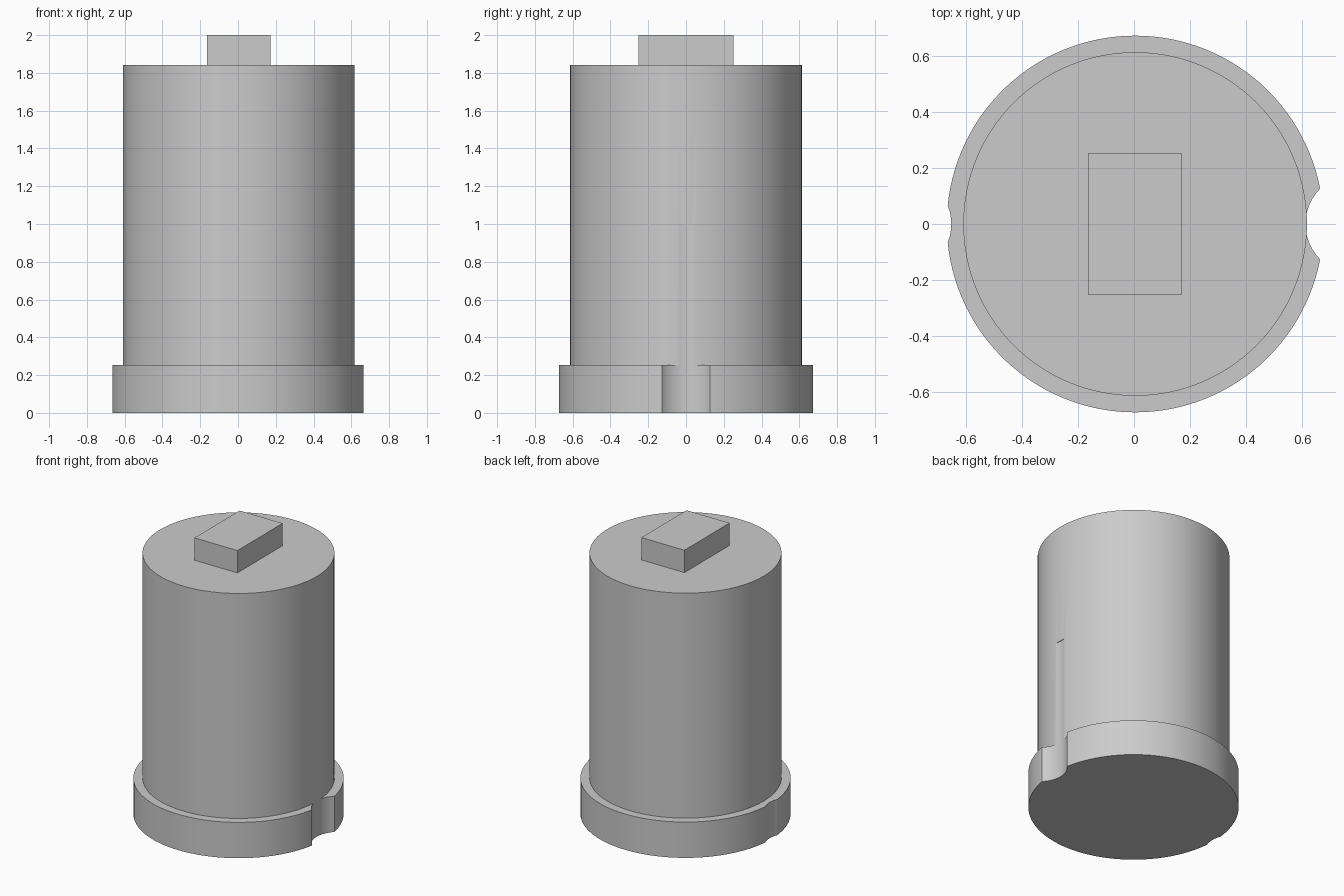
import bpy
import math

old = bpy.data.objects.get("Cube")
if old:
    bpy.data.objects.remove(old, do_unlink=True)

grey = bpy.data.materials.new("plain grey")
grey.use_nodes = True
colour = (0.6, 0.6, 0.6, 1)
grey.diffuse_color = colour
grey.node_tree.nodes["Principled BSDF"].inputs["Base Color"].default_value = colour

AXIS_X = 0.004


def cylinder(name, radius, x, bottom, top):
    bpy.ops.mesh.primitive_cylinder_add(
        vertices=128, radius=radius, depth=top - bottom,
        location=(x, 0, (bottom + top) / 2))
    ob = bpy.context.object
    ob.name = name
    ob.data.materials.append(grey)
    return ob


def cut(target, cutter):
    mod = target.modifiers.new("notch", "BOOLEAN")
    mod.operation = "DIFFERENCE"
    mod.solver = "EXACT"
    mod.object = cutter
    bpy.context.view_layer.objects.active = target
    bpy.ops.object.modifier_apply(modifier=mod.name)


def smooth(ob):
    bpy.ops.object.select_all(action="DESELECT")
    ob.select_set(True)
    bpy.context.view_layer.objects.active = ob
    bpy.ops.object.shade_smooth_by_angle(angle=math.radians(30))


# Wide foot and tall body
base = cylinder("base_flange", 0.673, AXIS_X, 0, 0.253)
body = cylinder("body", 0.614, AXIS_X, 0.253, 1.842)

# Rounded notches: the deep one also grazes the lower half of the body
deep = cylinder("deep_notch_cutter", 0.178, 0.791, -0.1, 1.0)
shallow = cylinder("shallow_notch_cutter", 0.18, -0.833, -0.1, 1.0)
for cutter in (deep, shallow):
    cut(base, cutter)
cut(body, deep)
for cutter in (deep, shallow):
    bpy.data.objects.remove(cutter, do_unlink=True)

for part in (base, body):
    smooth(part)

# Rectangular block on top
bpy.ops.mesh.primitive_cube_add(size=1, location=(AXIS_X, 0, 1.921))
block = bpy.context.object
block.name = "top_block"
block.scale = (0.336, 0.504, 0.158)
bpy.ops.object.transform_apply(location=False, rotation=False, scale=True)
block.data.materials.append(grey)
